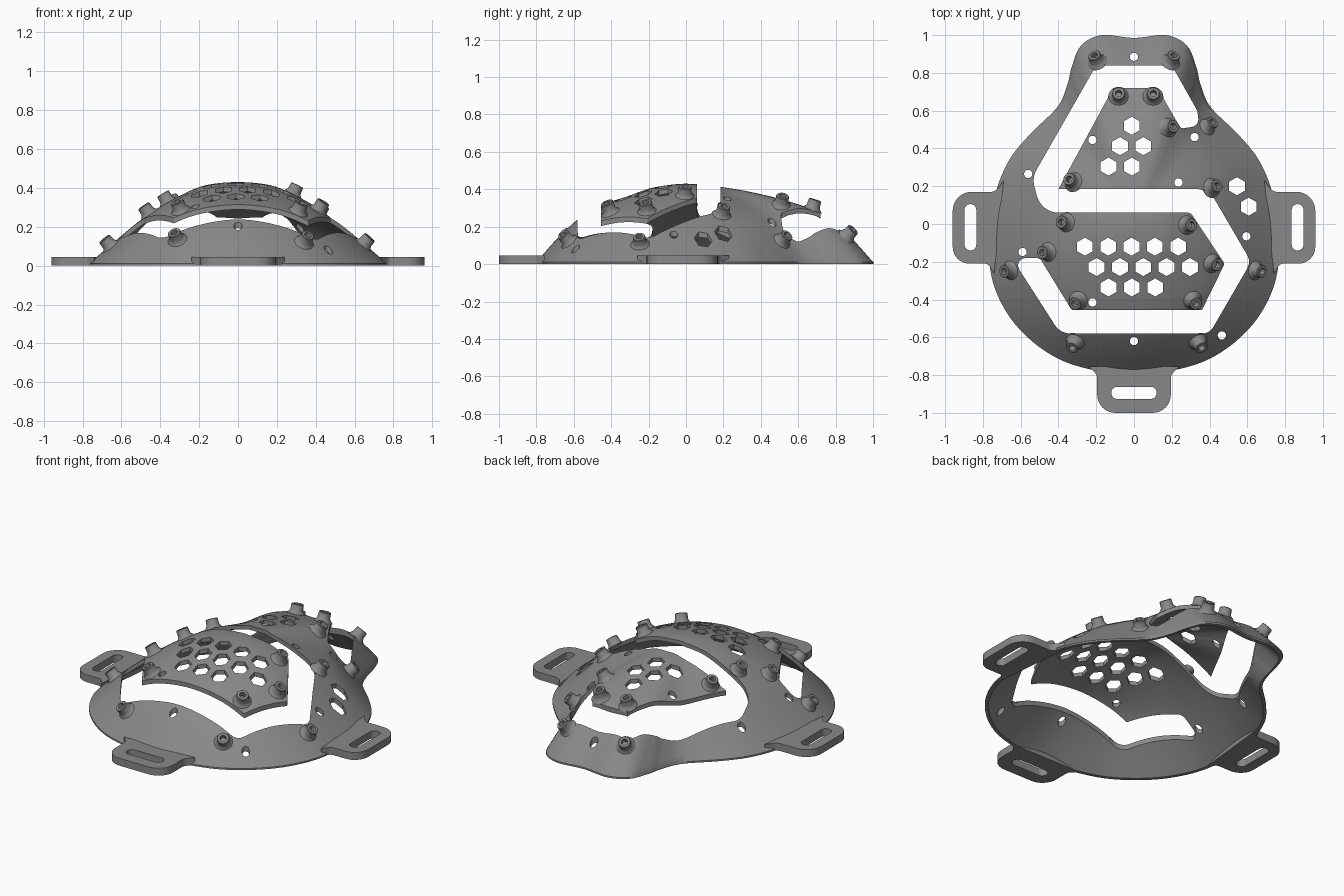
import bpy, bmesh, math
from mathutils import Vector
from mathutils.bvhtree import BVHTree

if "Cube" in bpy.data.objects:
    bpy.data.objects.remove(bpy.data.objects["Cube"])

grey = bpy.data.materials.new("mid_grey")
grey.diffuse_color = (0.25, 0.25, 0.25, 1)
grey.use_nodes = True
grey.node_tree.nodes["Principled BSDF"].inputs["Base Color"].default_value = grey.diffuse_color


def make_object(name, bm):
    bmesh.ops.recalc_face_normals(bm, faces=bm.faces)
    me = bpy.data.meshes.new(name)
    bm.to_mesh(me)
    bm.free()
    me.materials.append(grey)
    ob = bpy.data.objects.new(name, me)
    bpy.context.collection.objects.link(ob)
    return ob


def smooth(ob, angle=35):
    bpy.ops.object.select_all(action='DESELECT')
    ob.select_set(True)
    bpy.context.view_layer.objects.active = ob
    bpy.ops.object.shade_smooth_by_angle(angle=math.radians(angle))


def catmull(a, b, c, d, u):
    return 0.5 * (2 * b + (c - a) * u + (2 * a - 5 * b + 4 * c - d) * u * u
                  + (3 * b - a - 3 * c + d) * u ** 3)


def rounded(corners, steps=8):
    """Polygon from (x, y, radius) corners."""
    out = []
    n = len(corners)
    for i, (x, y, r) in enumerate(corners):
        p = Vector((x, y))
        a = Vector(corners[i - 1][:2]) - p
        b = Vector(corners[(i + 1) % n][:2]) - p
        if r == 0:
            out.append(p)
            continue
        half = a.angle(b) / 2
        cut = min(r / math.tan(half), 0.48 * a.length, 0.48 * b.length)
        r = cut * math.tan(half)
        p0, p1 = p + a.normalized() * cut, p + b.normalized() * cut
        c = p + (a.normalized() + b.normalized()).normalized() * (r / math.sin(half))
        v0, v1 = p0 - c, p1 - c
        sweep = v0.angle(v1)
        for k in range(steps + 1):
            u = k / steps
            out.append(c + (v0 * math.sin((1 - u) * sweep) + v1 * math.sin(u * sweep))
                       / math.sin(sweep))
    return out


def ngon(x, y, r, n, turn=0.0):
    return [Vector((x + r * math.cos(turn + math.tau * i / n),
                    y + r * math.sin(turn + math.tau * i / n))) for i in range(n)]


def prism(bm, pts, z0, z1):
    lo = [bm.verts.new((p[0], p[1], z0)) for p in pts]
    hi = [bm.verts.new((p[0], p[1], z1)) for p in pts]
    bm.faces.new(lo)
    bm.faces.new(hi)
    for i in range(len(pts)):
        bm.faces.new((lo[i - 1], lo[i], hi[i], hi[i - 1]))


# Outline of the shell: right half, mirrored
half = [(.17, 1.0), (.28, .945), (.33, .83), (.352, .74), (.405, .62), (.55, .476),
        (.66, .34), (.73, .175), (.765, 0), (.765, -.21), (.725, -.37), (.63, -.53),
        (.475, -.67), (.29, -.755)]
ctrl = [Vector(p) for p in [(0, .985)] + half + [(0, -.8)] + [(-x, y) for x, y in half[::-1]]]
outline = []
for i in range(len(ctrl)):
    q = [ctrl[(i + k) % len(ctrl)] for k in (-1, 0, 1, 2)]
    outline += [catmull(*q, k / 6) for k in range(6)]

# Dome height from centre to rim in three directions
SIDE = [.43, .425, .407, .365, .312, .248, .172, .09, .01]
FRONT = [.43, .422, .403, .367, .335, .293, .222, .125, .01]
BACK = [.43, .420, .403, .380, .350, .312, .262, .15, .01]


def table(tab, t):
    s = min(t * 8, 7.9999)
    i = int(s)
    last = 2 * tab[8] - tab[7]
    return catmull(tab[abs(i - 1)], tab[i], tab[i + 1], tab[i + 2] if i < 7 else last, s - i)


def height(p, t):
    w = p.y * p.y / p.length_squared
    return (1 - w) * table(SIDE, t) + w * table(BACK if p.y > 0 else FRONT, t)


# Shell: outer skin, vertical rim, inner skin
bm = bmesh.new()
RINGS = 32
rings = []
for j in range(1, RINGS + 1):
    t = j / RINGS
    rings.append([(p.x * t, p.y * t, height(p, t)) for p in outline])
inner = [[(x * .975, y * .975, max(0, z * .965 - .0095)) for x, y, z in r] for r in rings]
rings.append([(p.x, p.y, 0) for p in outline])
rings += inner[::-1]
rv = [[bm.verts.new(c) for c in r] for r in rings]
for a, b in zip(rv, rv[1:]):
    for i in range(len(a)):
        bm.faces.new((a[i - 1], a[i], b[i], b[i - 1]))
for ring, z in ((rv[0], .43), (rv[-1], .43 * .965 - .0095)):
    tip = bm.verts.new((0, 0, z))
    for i in range(len(ring)):
        bm.faces.new((ring[i - 1], ring[i], tip))
bmesh.ops.recalc_face_normals(bm, faces=bm.faces)
tree = BVHTree.FromBMesh(bm)
shell = make_object("dome_shell", bm)

# Cutter: winding channel, hexagon vents, small holes, strap slots
bm = bmesh.new()
channel = [(.222, .55, 0), (.25, .505, .02), (.345, .52, .05), (.335, .60, .04),
           (.20, .84, .08), (-.20, .84, .08), (-.54, .245, .12), (-.49, .06, .12),
           (.30, .06, .03), (.48, -.21, .02), (.36, -.455, .01), (-.33, -.455, .01),
           (-.50, -.178, .04), (-.645, -.183, .06), (-.39, -.58, .1), (.40, -.58, .07),
           (.62, -.20, .07), (.395, .185, .12), (-.40, .185, 0), (-.11, .72, 0),
           (.125, .72, 0)]
prism(bm, rounded(channel), -.1, .7)
rows = [(-.26, -.12, 5), (-.198, -.228, 5), (-.135, -.336, 3), (-.012, .52, 1),
        (-.074, .412, 2), (-.135, .304, 2), (.545, .2, 1), (.607, .092, 1)]
for x, y, n in rows:
    for k in range(n):
        prism(bm, ngon(x + .1235 * k, y, .048, 6, math.pi / 6), -.1, .7)
for x, y in [(0, .885), (-.22, .445), (-.56, .265), (.32, .46), (.235, .22), (.595, -.065),
             (-.59, -.148), (-.22, -.415), (0, -.62), (.465, -.59)]:
    prism(bm, ngon(x, y, .022, 16), -.1, .7)
for s in (-1, 1):
    prism(bm, rounded([(s * .835, .105, .031), (s * .897, .105, .031),
                       (s * .897, -.14, .031), (s * .835, -.14, .031)]), -.1, .7)
prism(bm, rounded([(-.12, -.862, .031), (.12, -.862, .031),
                   (.12, -.926, .031), (-.12, -.926, .031)]), -.1, .7)
cutter = make_object("cutter", bm)
cutter.hide_render = True

# Strap tabs
side_tab = [(.69, .23, 0), (.735, .17, .05), (.96, .17, .1), (.96, -.21, .1),
            (.775, -.21, .03), (.74, -.26, 0)]
front_tab = [(-.24, -.755, 0), (-.195, -.80, .04), (-.195, -1, .1), (.195, -1, .1),
             (.195, -.80, .04), (.24, -.755, 0)]
tabs = []
for name, pts in (("right_tab", side_tab), ("front_tab", front_tab),
                  ("left_tab", [(-x, y, r) for x, y, r in side_tab])):
    bm = bmesh.new()
    prism(bm, rounded(pts), 0, .045)
    tabs.append(make_object(name, bm))

for ob in [shell] + tabs:
    mod = ob.modifiers.new("holes", 'BOOLEAN')
    mod.operation = 'DIFFERENCE'
    mod.solver = 'EXACT'
    mod.object = cutter
    bpy.context.view_layer.objects.active = ob
    bpy.ops.object.modifier_apply(modifier=mod.name)
    smooth(ob)
bpy.data.objects.remove(cutter)

# Hollow screw bosses standing along the surface normal
profile = [(.056, -.006), (.043, .006), (.036, .018), (.034, .05), (.031, .053),
           (.018, .053), (.016, .02)]
bosses = [(-.21, .885), (.21, .885), (-.08, .69), (.1, .69), (.205, .515), (.41, .535),
          (-.34, .235), (.435, .2), (-.38, .01), (.30, -.005), (-.48, -.15), (-.68, -.25),
          (.435, -.215), (.67, -.25), (-.31, -.42), (.325, -.42), (-.325, -.65), (.355, -.65)]
for k, (x, y) in enumerate(bosses):
    down = Vector((0, 0, -1))
    n = tree.ray_cast(Vector((x, y, 1)), down)[1]
    base, n = tree.ray_cast(Vector((x - n.x * .04, y - n.y * .04, 1)), down)[:2]
    turn = Vector((0, 0, 1)).rotation_difference(n)
    bm = bmesh.new()
    rv = [[bm.verts.new(base + turn @ Vector((r * math.cos(a), r * math.sin(a), z)))
           for a in (math.tau * i / 20 for i in range(20))] for r, z in profile]
    for a, b in zip(rv, rv[1:]):
        for i in range(20):
            bm.faces.new((a[i - 1], a[i], b[i], b[i - 1]))
    bm.faces.new(rv[-1])
    bm.faces.new(rv[0])
    smooth(make_object("screw_boss_%02d" % (k + 1), bm), 40)
